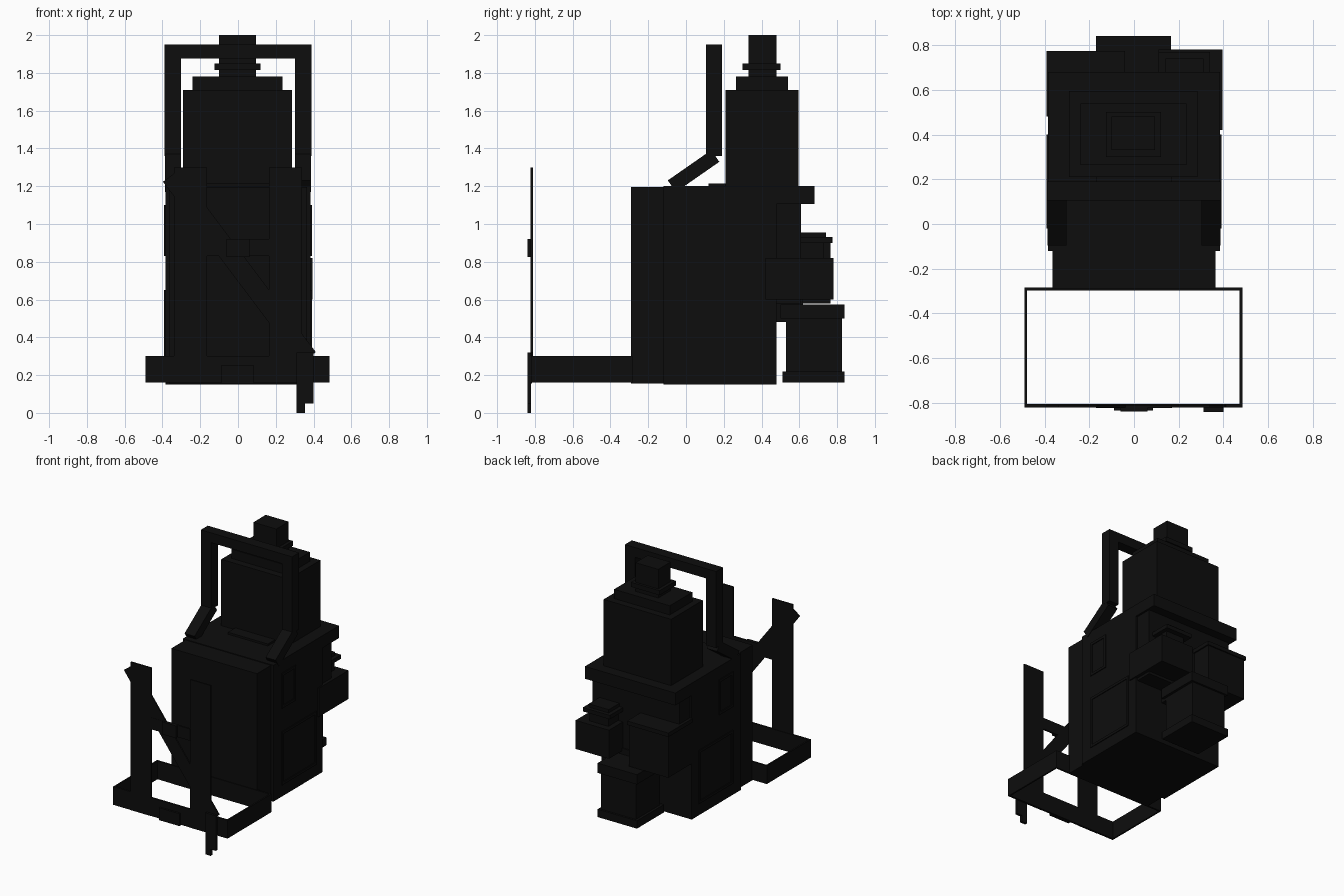
import bpy
import math
from mathutils import Vector

if "Cube" in bpy.data.objects:
    bpy.data.objects.remove(bpy.data.objects["Cube"])

black = bpy.data.materials.new("matte black")
black.diffuse_color = (0.004, 0.004, 0.004, 1)
black.use_nodes = True
black.node_tree.nodes["Principled BSDF"].inputs["Base Color"].default_value = black.diffuse_color


def box(name, x0, x1, y0, y1, z0, z1):
    """Box between two corners."""
    bpy.ops.mesh.primitive_cube_add(size=1)
    ob = bpy.context.object
    ob.name = name
    for v in ob.data.vertices:
        v.co = Vector((x1 if v.co.x > 0 else x0,
                       y1 if v.co.y > 0 else y0,
                       z1 if v.co.z > 0 else z0))
    ob.data.materials.append(black)
    return ob


def beam(name, a, b, width_x, width_other):
    """Bar running between two points."""
    a, b = Vector(a), Vector(b)
    d = b - a
    ob = box(name, -width_x / 2, width_x / 2, -width_other / 2, width_other / 2,
             -d.length / 2, d.length / 2)
    ob.location = (a + b) / 2
    return ob, d


# Main cabinet
box("front_cabinet", -.365, .365, -.29, -.12, .155, 1.195)
box("main_cabinet", -.385, .385, -.12, .48, .15, 1.195)
box("upper_rear_cabinet", -.37, .37, .48, .61, .58, 1.11)
box("roof_slab", -.385, .385, -.12, .68, 1.105, 1.2)
box("roof_plate", -.17, .17, .12, .22, 1.2, 1.215)

# Raised rims on the cabinet sides
for s, side in ((-1, "left"), (1, "right")):
    def rim(name, y0, y1, z0, z1, t=.02):
        xa, xb = sorted((s * .38, s * .391))
        box(name + "_bottom", xa, xb, y0, y1, z0, z0 + t)
        box(name + "_top", xa, xb, y0, y1, z1 - t, z1)
        box(name + "_front", xa, xb, y0, y0 + t, z0, z1)
        box(name + "_back", xa, xb, y1 - t, y1, z0, z1)
    rim(side + "_door_rim", -.02, .40, .24, .65)
    rim(side + "_window_rim", -.02, .15, .83, 1.1)

# Tower with stepped top and chimney
box("tower", -.29, .285, .21, .595, 1.2, 1.71)
box("tower_step", -.24, .235, .265, .54, 1.71, 1.78)
box("chimney", -.10, .095, .33, .48, 1.78, 2.0)
box("chimney_collar", -.125, .12, .30, .50, 1.815, 1.85)

# Hoop over the tower with sloping feet
box("hoop_bar", -.39, .385, .105, .19, 1.875, 1.95)
for s in (-1, 1):
    xa, xb = sorted((s * .303, s * .388))
    box("hoop_post", xa, xb, .105, .19, 1.36, 1.95)
    foot, d = beam("hoop_foot", (s * .345, -.075, 1.2), (s * .345, .155, 1.36), .085, .075)
    foot.rotation_euler.x = -math.atan2(d.y, d.z)

# Rear stove box
box("stove_base", -.17, .165, .51, .84, .16, .22)
box("stove_body", -.15, .145, .53, .825, .22, .50)
box("stove_top", -.17, .165, .50, .84, .50, .575)
box("stove_link", -.15, .145, .47, .62, .48, .62)

# Rear tanks and caps
box("left_tank", -.385, -.05, .46, .765, .58, .90)
box("left_tank_cap", -.392, -.04, .48, .775, .90, .93)
box("right_tank", .11, .395, .42, .78, .60, .82)
box("right_tank_neck", .15, .31, .48, .73, .82, .90)
box("right_tank_cap", .11, .34, .50, .77, .90, .93)
box("right_tank_lid", .14, .31, .50, .74, .93, .955)

# Bumper loop in front
box("bumper_front", -.49, .485, -.82, -.805, .16, .30)
box("bumper_back", -.49, .485, -.297, -.283, .16, .30)
box("bumper_left", -.49, -.478, -.82, -.283, .16, .30)
box("bumper_right", .473, .485, -.82, -.283, .16, .30)
box("bumper_plate", -.09, .085, -.835, -.815, .155, .25)

# Front gate
for s in (-1, 1):
    xa, xb = sorted((s * .165, s * .34))
    box("gate_post", xa, xb, -.822, -.81, .16, 1.30)
box("gate_crossbar", -.17, .17, -.824, -.81, .83, .92)
box("gate_latch", -.06, .06, -.838, -.82, .825, .92)
brace, d = beam("gate_brace", (-.355, 0, 1.255), (.37, 0, .29), .105, .012)
brace.location.y = -.816
brace.rotation_euler.y = math.atan2(d.x, d.z)

# Small foot under the gate
box("foot_long", .31, .355, -.84, -.82, 0, .32)
box("foot_short", .355, .40, -.84, -.82, .05, .32)
